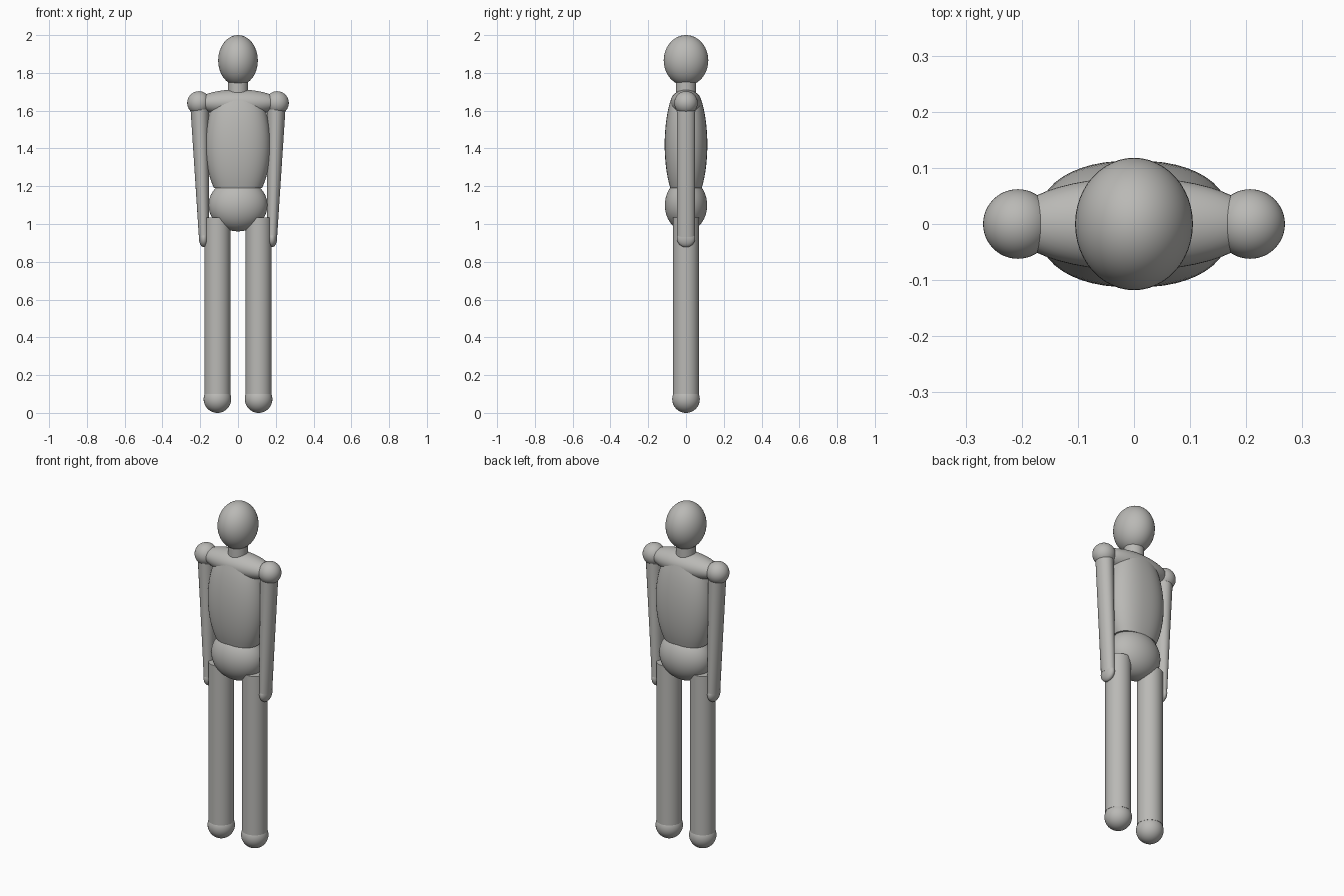
import bpy, bmesh, math

if "Cube" in bpy.data.objects:
    bpy.data.objects.remove(bpy.data.objects["Cube"])

GREY = bpy.data.materials.new("warm grey")
GREY.diffuse_color = (0.49, 0.485, 0.465, 1)
GREY.use_nodes = True
GREY.node_tree.nodes["Principled BSDF"].inputs["Base Color"].default_value = GREY.diffuse_color
SEG = 48


def ring(bm, cx, z, rx, ry, power=2.0):
    """One horizontal super-elliptical cross-section."""
    verts = []
    for i in range(SEG):
        a = 2 * math.pi * i / SEG
        c, s = math.cos(a), math.sin(a)
        x = math.copysign(abs(c) ** (2 / power), c)
        y = math.copysign(abs(s) ** (2 / power), s)
        verts.append(bm.verts.new((cx + rx * x, ry * y, z)))
    return verts


def loft(name, sections, power=2.0):
    """Closed body through sections (centre x, z, radius x, radius y)."""
    bm = bmesh.new()
    rings = [ring(bm, *s, power) for s in sections]
    for low, high in zip(rings, rings[1:]):
        for i in range(SEG):
            j = (i + 1) % SEG
            bm.faces.new((low[i], low[j], high[j], high[i]))
    bm.faces.new(rings[0][::-1])
    bm.faces.new(rings[-1])
    mesh = bpy.data.meshes.new(name)
    bm.to_mesh(mesh)
    bm.free()
    obj = bpy.data.objects.new(name, mesh)
    bpy.context.collection.objects.link(obj)
    return finish(obj)


def ellipsoid(name, centre, radii):
    bpy.ops.mesh.primitive_uv_sphere_add(segments=SEG, ring_count=24, location=centre)
    obj = bpy.context.object
    obj.name = name
    obj.scale = radii
    bpy.ops.object.transform_apply(location=False, rotation=False, scale=True)
    return finish(obj)


def finish(obj):
    obj.data.materials.append(GREY)
    bpy.ops.object.select_all(action='DESELECT')
    obj.select_set(True)
    bpy.context.view_layer.objects.active = obj
    bpy.ops.object.shade_smooth_by_angle(angle=math.radians(40))
    return obj


# Head and neck
ellipsoid("head", (0, 0, 1.866), (0.105, 0.118, 0.134))
loft("neck", [(0, 1.66, 0.054, 0.054), (0, 1.78, 0.054, 0.054)])

# Shoulder yoke
ellipsoid("shoulders", (0, 0, 1.642), (0.22, 0.083, 0.070))

# Barrel-shaped torso, cut flat at the waist and under the yoke
torso = []
for i in range(17):
    z = 1.19 + (1.655 - 1.19) * i / 16
    k = math.sqrt(1 - ((z - 1.42) / 0.34) ** 2)
    torso.append((0, z, 0.173 * k, 0.113 * k))
loft("torso", torso, power=2.3)

# Pelvis
ellipsoid("pelvis", (0, 0, 1.10), (0.156, 0.112, 0.139))

# Limbs on both sides
for side, s in (("left", 1), ("right", -1)):
    ellipsoid(side + "_shoulder_ball", (s * 0.207, 0, 1.641), (0.062, 0.062, 0.062))
    loft(side + "_arm", [(s * 0.181, 0.93, 0.026, 0.047),
                         (s * 0.202, 1.605, 0.049, 0.049)])
    ellipsoid(side + "_hand", (s * 0.181, 0, 0.926), (0.026, 0.049, 0.049))
    loft(side + "_leg", [(s * 0.109, 0.10, 0.069, 0.069),
                         (s * 0.109, 1.035, 0.069, 0.069)])
    ellipsoid(side + "_foot", (s * 0.109, 0, 0.073), (0.073, 0.073, 0.073))
